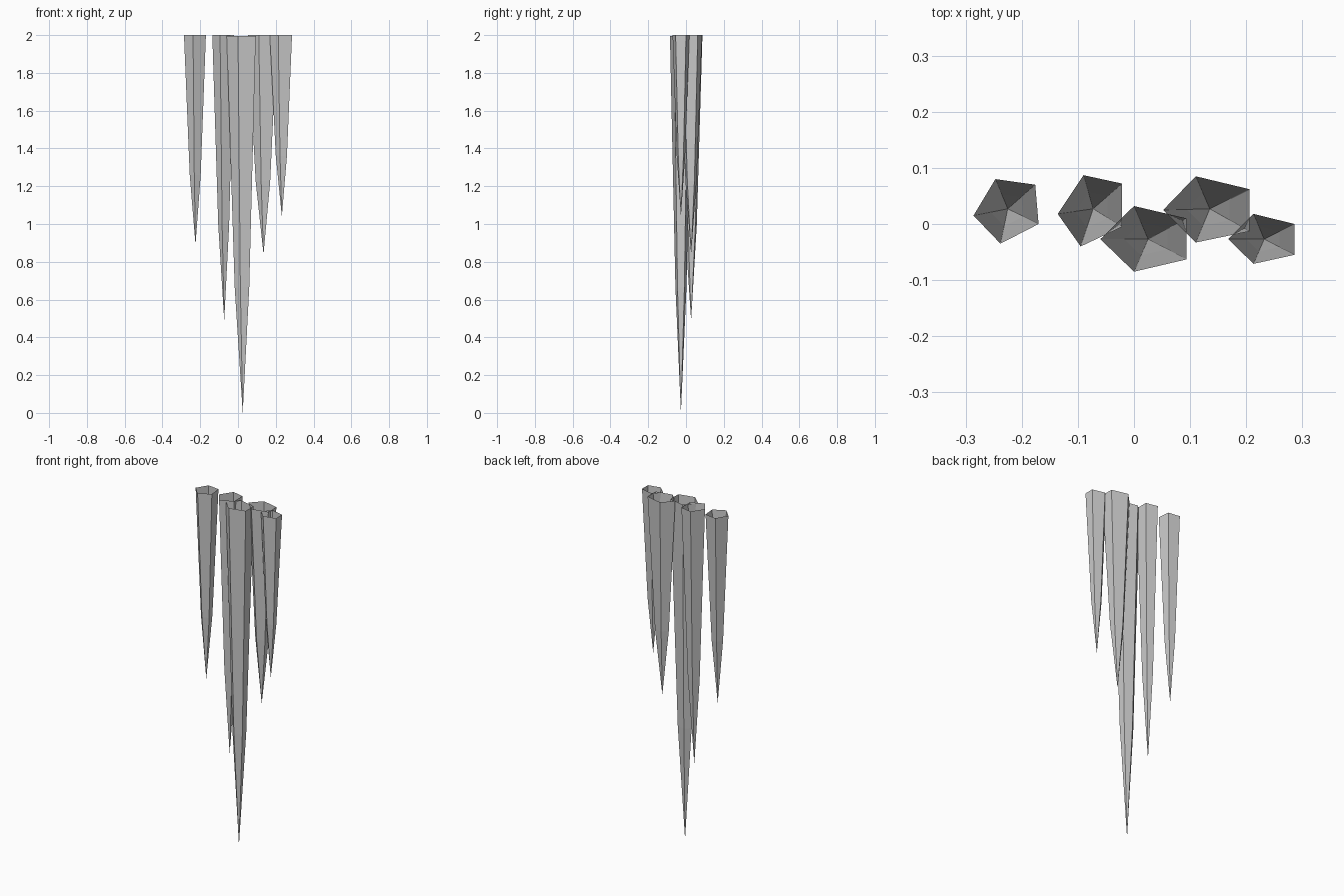
import bpy
import bmesh

cube = bpy.data.objects.get("Cube")
if cube:
    bpy.data.objects.remove(cube, do_unlink=True)

ice = bpy.data.materials.new("pale_grey_ice")
ice.use_nodes = True
ice.diffuse_color = (0.6, 0.6, 0.6, 1)
ice.node_tree.nodes["Principled BSDF"].inputs["Base Color"].default_value = (0.6, 0.6, 0.6, 1)


def icicle(name, tip, outline, top=2.0):
    """Open five-sided spike: rim, narrower ring a third of the way up, tip."""
    tx, ty, tz = tip
    bm = bmesh.new()
    point = bm.verts.new(tip)
    rings = []
    for scale, z in ((1, top), (0.5, tz + (top - tz) / 3)):
        rings.append([bm.verts.new((tx + (x - tx) * scale, ty + (y - ty) * scale, z))
                      for x, y in outline])
    rim, waist = rings
    n = len(outline)
    for i in range(n):
        j = (i + 1) % n
        bm.faces.new((rim[i], rim[j], waist[j], waist[i]))
        bm.faces.new((waist[i], waist[j], point))
    # Outlines run clockwise, so the sides already face outward
    mesh = bpy.data.meshes.new(name)
    bm.to_mesh(mesh)
    bm.free()
    mesh.materials.append(ice)
    obj = bpy.data.objects.new(name, mesh)
    bpy.context.collection.objects.link(obj)


# Hanging spikes, from the right end to the left end
icicle("right_end_icicle", (-0.225, 0.027, 0.89),
       [(-0.286, 0.015), (-0.247, 0.08), (-0.176, 0.07), (-0.17, 0), (-0.238, -0.035)])
icicle("right_inner_icicle", (-0.073, 0.027, 0.49),
       [(-0.136, 0.018), (-0.09, 0.087), (-0.021, 0.072), (-0.021, -0.005), (-0.095, -0.04)])
icicle("centre_icicle", (0.025, -0.027, 0),
       [(-0.06, -0.027), (0, 0.032), (0.094, 0.01), (0.094, -0.063), (0, -0.085)], 1.995)
icicle("left_inner_icicle", (0.135, 0.027, 0.84),
       [(0.052, 0.025), (0.11, 0.085), (0.206, 0.062), (0.206, -0.013), (0.11, -0.033)])
icicle("left_end_icicle", (0.232, -0.027, 1.04),
       [(0.168, -0.027), (0.213, 0.018), (0.286, 0), (0.286, -0.055), (0.213, -0.071)])
